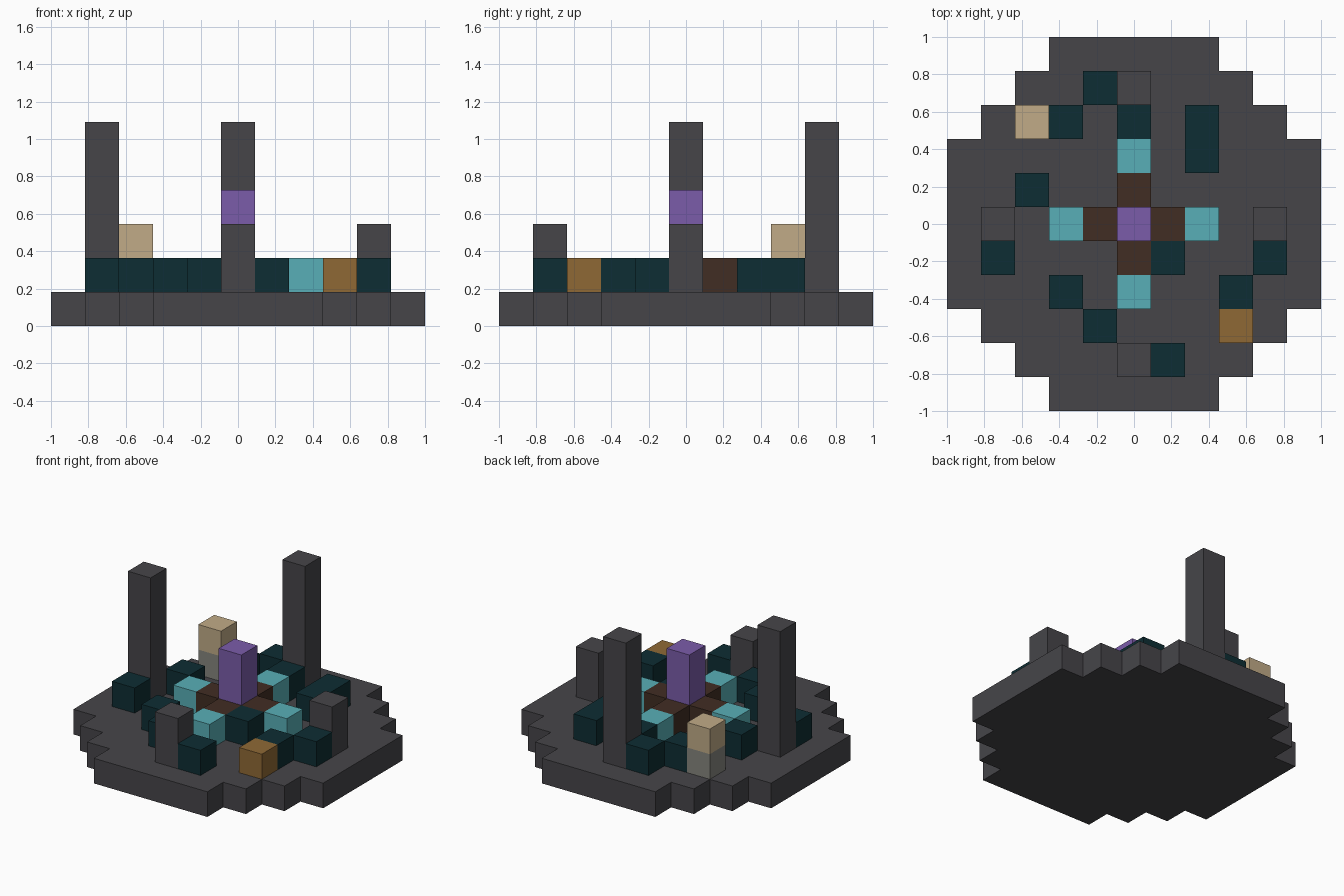
import bpy, bmesh
from mathutils import Vector

if "Cube" in bpy.data.objects:
    bpy.data.objects.remove(bpy.data.objects["Cube"])

N = 11
S = 2 / N                                # edge of one block


def material(name, r, g, b):
    def linear(v):
        v /= 255
        return v / 12.92 if v <= 0.04045 else ((v + 0.055) / 1.055) ** 2.4
    col = (linear(r), linear(g), linear(b), 1)
    m = bpy.data.materials.new(name)
    m.use_nodes = True
    m.diffuse_color = col
    m.node_tree.nodes["Principled BSDF"].inputs["Base Color"].default_value = col
    return m


slate = material("dark slate", 70, 69, 73)
teal = material("deep teal", 13, 45, 51)
aqua = material("light aqua", 88, 175, 183)
brown = material("dark brown", 65, 45, 35)
purple = material("purple", 123, 92, 170)
tan = material("tan", 193, 171, 135)
gold = material("ochre", 143, 105, 53)
stone = material("grey stone", 134, 134, 126)

parts = []                               # (name, material, set of block cells)


def column(name, mat, i, j, low, high):
    parts.append((name, mat, {(i, j, k) for k in range(low, high)}))


# Stepped round platform: half width of each row by distance from the middle
half_width = [5, 5, 5, 4, 3, 2]
parts.append(("platform", slate, {(i, j, 0) for j in range(-5, 6)
              for i in range(-half_width[abs(j)], half_width[abs(j)] + 1)}))

# Four pillars, two tall and two short
column("back_pillar", slate, 0, 4, 1, 6)
column("right_pillar", slate, -4, 0, 1, 6)
column("front_pillar", slate, 0, -4, 1, 3)
column("left_pillar", slate, 4, 0, 1, 3)

# Central cross with a raised core
column("core", purple, 0, 0, 1, 4)
for side, dx, dy in (("left", 1, 0), ("right", -1, 0), ("back", 0, 1), ("front", 0, -1)):
    column(side + "_inner_block", brown, dx, dy, 1, 2)
    column(side + "_outer_block", aqua, 2 * dx, 2 * dy, 1, 2)

# Scattered low blocks
scatter = [(-1, 4), (-2, 3), (0, 3), (2, 3), (2, 2), (-3, 1), (-4, -1),
           (4, -1), (1, -1), (-2, -2), (3, -2), (-1, -3), (1, -4)]
for n, (i, j) in enumerate(scatter):
    column(f"teal_block_{n + 1}", teal, i, j, 1, 2)

# Single accent blocks
column("ochre_block", gold, 3, -3, 1, 2)
column("stone_block", stone, -3, 3, 1, 2)
column("tan_block", tan, -3, 3, 2, 3)

filled = set().union(*(cells for _, _, cells in parts))


def build(name, mat, cells):
    """Make one part from its cells, keeping only the exposed faces."""
    bm = bmesh.new()
    for cell in cells:
        centre = (Vector(cell) + Vector((0, 0, 0.5))) * S
        for axis in range(3):
            for sign in (-1, 1):
                d = Vector((0, 0, 0))
                d[axis] = sign
                if tuple(int(c + e) for c, e in zip(cell, d)) in filled:
                    continue
                u = Vector((0, 0, 0))
                u[(axis + 1) % 3] = 1
                v = d.cross(u)
                corners = (-u - v, u - v, u + v, v - u)
                bm.faces.new([bm.verts.new(centre + (d + c) * S / 2) for c in corners])
    bmesh.ops.remove_doubles(bm, verts=bm.verts[:], dist=S / 100)
    bmesh.ops.dissolve_limit(bm, angle_limit=0.01, verts=bm.verts[:], edges=bm.edges[:])
    mesh = bpy.data.meshes.new(name)
    bm.to_mesh(mesh)
    bm.free()
    mesh.materials.append(mat)
    bpy.context.collection.objects.link(bpy.data.objects.new(name, mesh))


for part in parts:
    build(*part)
